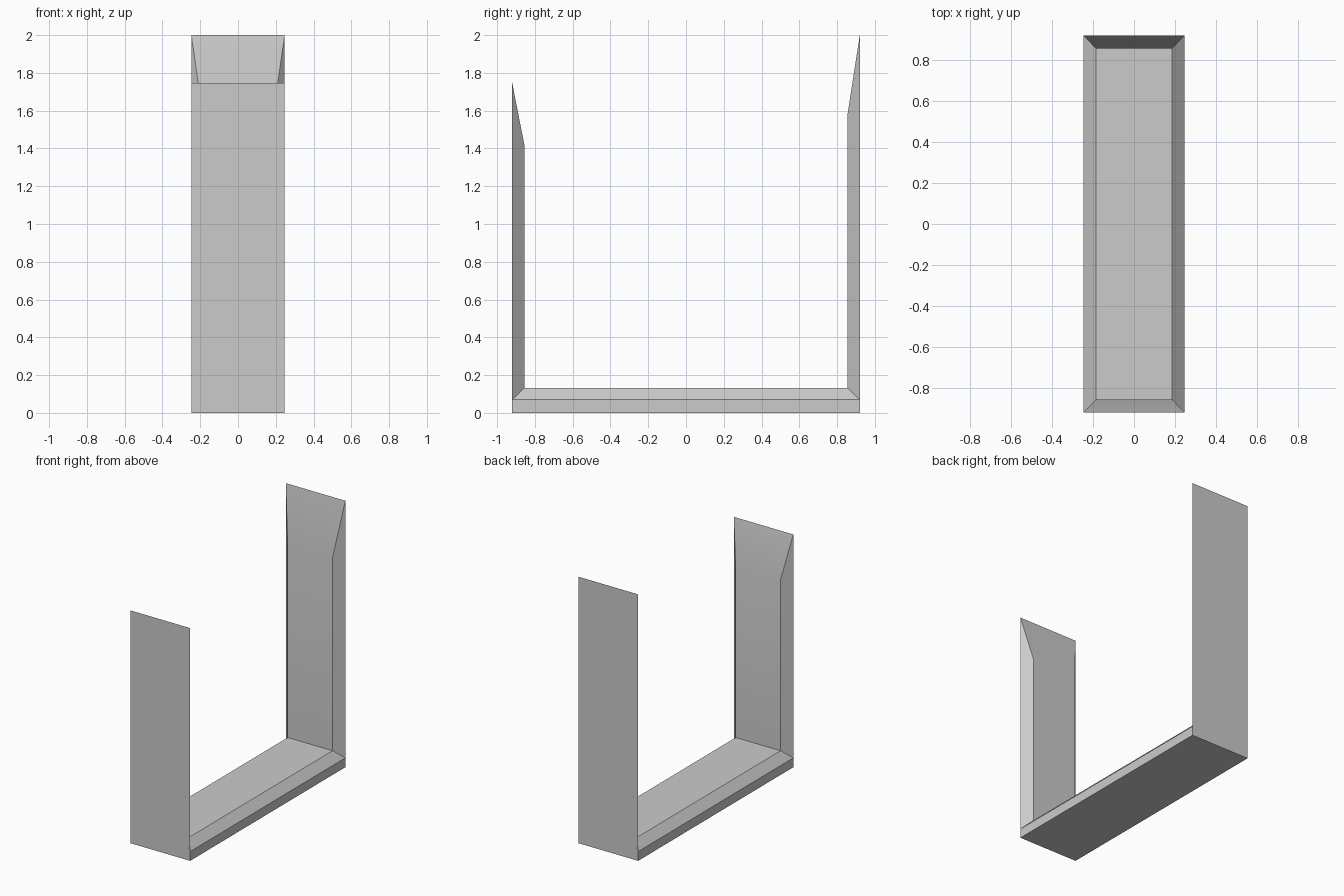
import bpy
import bmesh
import math

cube = bpy.data.objects.get("Cube")
if cube:
    bpy.data.objects.remove(cube, do_unlink=True)

grey = bpy.data.materials.new("plain grey")
grey.use_nodes = True
colour = (0.6, 0.6, 0.6, 1)
grey.diffuse_color = colour
grey.node_tree.nodes["Principled BSDF"].inputs["Base Color"].default_value = colour

OUTER_X, INNER_X = 0.247, 0.186   # half widths of outer and inner faces
OUTER_Y, INNER_Y = 0.92, 0.855    # half lengths
RIDGE_Z, FLOOR_Z = 0.07, 0.132    # base edge and inner floor heights

# Stations along the U: (side, outer height, inner height)
stations = [
    (-1, 1.747, 1.415),
    (-1, RIDGE_Z, FLOOR_Z),
    (1, RIDGE_Z, FLOOR_Z),
    (1, 2.0, 1.58),
]

bm = bmesh.new()

# Chamfered channel swept through the stations
rings = []
for side, outer_z, inner_z in stations:
    outer = [(x, side * OUTER_Y, outer_z) for x in (-OUTER_X, OUTER_X)]
    inner = [(x, side * INNER_Y, inner_z) for x in (INNER_X, -INNER_X)]
    rings.append([bm.verts.new(p) for p in outer + inner])

strips = []
for a, b in zip(rings, rings[1:]):
    for i in range(4):
        j = (i + 1) % 4
        strips.append(bm.faces.new((a[i], a[j], b[j], b[i])))

# Slanted tips of the two uprights
bm.faces.new(rings[0])
bm.faces.new(rings[-1])

# Straight-sided slab under the base
underside = strips[4]
slab = bmesh.ops.extrude_discrete_faces(bm, faces=[underside])["faces"][0]
bmesh.ops.translate(bm, verts=slab.verts, vec=(0, 0, -RIDGE_Z))

bmesh.ops.recalc_face_normals(bm, faces=bm.faces)
mesh = bpy.data.meshes.new("u_bracket")
bm.to_mesh(mesh)
bm.free()
mesh.materials.append(grey)

bracket = bpy.data.objects.new("u_bracket", mesh)
bpy.context.collection.objects.link(bracket)
bpy.ops.object.select_all(action="DESELECT")
bracket.select_set(True)
bpy.context.view_layer.objects.active = bracket
bpy.ops.object.shade_smooth_by_angle(angle=math.radians(30))
